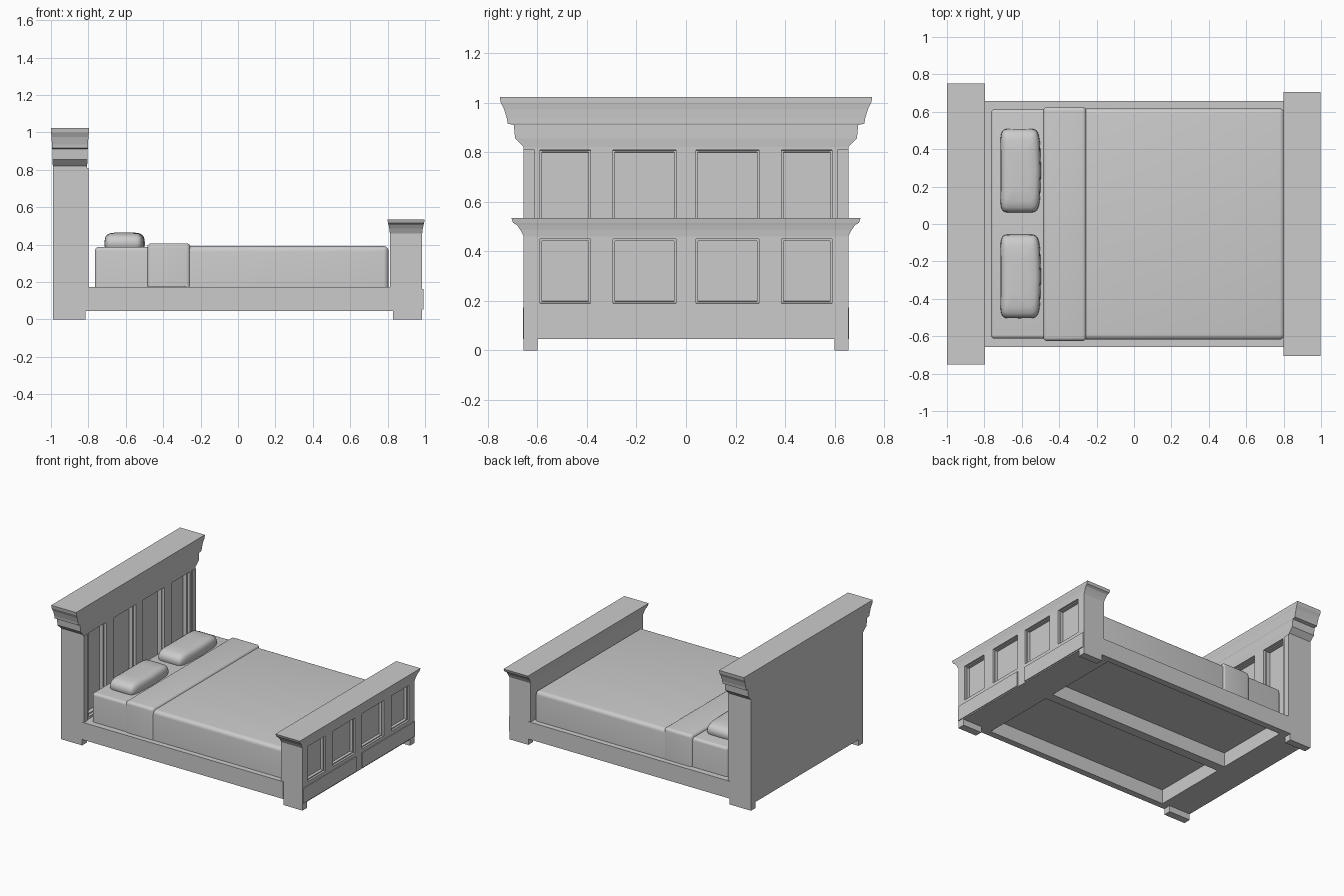
import bpy, bmesh, math
from mathutils import Vector

if "Cube" in bpy.data.objects:
    bpy.data.objects.remove(bpy.data.objects["Cube"], do_unlink=True)

# One plain finish for the whole bed
grey = bpy.data.materials.new("light_grey")
grey.use_nodes = True
COLOUR = (0.6, 0.6, 0.6, 1)
grey.diffuse_color = COLOUR
grey.node_tree.nodes["Principled BSDF"].inputs["Base Color"].default_value = COLOUR


def finish(bm, name, smooth=False):
    bmesh.ops.recalc_face_normals(bm, faces=bm.faces[:])
    mesh = bpy.data.meshes.new(name)
    bm.to_mesh(mesh)
    bm.free()
    obj = bpy.data.objects.new(name, mesh)
    mesh.materials.append(grey)
    bpy.context.collection.objects.link(obj)
    if smooth:
        bpy.ops.object.select_all(action='DESELECT')
        obj.select_set(True)
        bpy.context.view_layer.objects.active = obj
        bpy.ops.object.shade_smooth_by_angle(angle=math.radians(40))
    return obj


def box_mesh(x, y, z):
    bm = bmesh.new()
    bmesh.ops.create_cube(bm, size=1)
    for v in bm.verts:
        v.co = Vector([a + (b - a) * (c + 0.5) for (a, b), c in zip((x, y, z), v.co)])
    return bm


def box(name, x, y, z):
    return finish(box_mesh(x, y, z), name)


def soft_box(name, x, y, z, radius):
    """Box whose upper edges and corners are rounded."""
    bm = box_mesh(x, y, z)
    edges = [e for e in bm.edges if max(v.co.z for v in e.verts) > z[0] + 0.01]
    bmesh.ops.bevel(bm, geom=edges, offset=radius, segments=5, profile=0.5,
                    affect='EDGES', clamp_overlap=True)
    return finish(bm, name, True)


def loft(name, rings, smooth=False):
    """Skin a stack of equal point rings and cap both ends."""
    bm = bmesh.new()
    rows = [[bm.verts.new(p) for p in ring] for ring in rings]
    n = len(rows[0])
    for low, high in zip(rows, rows[1:]):
        for i in range(n):
            j = (i + 1) % n
            bm.faces.new((low[i], low[j], high[j], high[i]))
    bm.faces.new(rows[0][::-1])
    bm.faces.new(rows[-1])
    return finish(bm, name, smooth)


def moulding(name, x, profile):
    """Profile entries: height, half length, overhang in x."""
    loft(name, [[(x[0] - o, -h, z), (x[1] + o, -h, z), (x[1] + o, h, z), (x[0] - o, h, z)]
                for z, h, o in profile])


OPENINGS = [(-0.59, -0.385), (-0.295, -0.04), (0.04, 0.295), (0.385, 0.59)]


def panelled_board(name, x, z, panel_z, depth):
    """Solid board with four stepped, sunken panels on its +x face."""
    bm = box_mesh(x, (-HALF, HALF), z)
    cuts = [((0, c, 0), (0, 1, 0)) for pair in OPENINGS for c in pair]
    cuts += [((0, 0, c), (0, 0, 1)) for c in panel_z]
    for point, normal in cuts:
        bmesh.ops.bisect_plane(bm, geom=bm.verts[:] + bm.edges[:] + bm.faces[:],
                               plane_co=point, plane_no=normal)
    bm.normal_update()
    panels = []
    for f in bm.faces:
        c = f.calc_center_median()
        if (f.normal.x > 0.9 and panel_z[0] < c.z < panel_z[1]
                and any(a < c.y < b for a, b in OPENINGS)):
            panels.append(f)
    for width, drop in ((0.001, depth * 0.4), (0.01, 0), (0.001, depth * 0.6)):
        bmesh.ops.inset_individual(bm, faces=panels, thickness=width, depth=-drop)
    finish(bm, name)


# Headboard and footboard
HALF = 0.655
HEAD_X, FOOT_X = (-0.99, -0.807), (0.812, 0.985)
BASE = 0.045
panelled_board("headboard", HEAD_X, (BASE, 0.825), (0.19, 0.808), 0.05)
panelled_board("footboard", FOOT_X, (BASE, 0.465), (0.19, 0.45), 0.035)
moulding("headboard_crown", HEAD_X, [
    (0.82, 0.655, 0), (0.855, 0.69, 0.003), (0.91, 0.695, 0.003), (0.915, 0.72, 0.005),
    (0.935, 0.723, 0.005), (0.975, 0.735, 0.007), (1.0, 0.748, 0.01), (1.023, 0.752, 0.01)])
moulding("footboard_cap", FOOT_X, [
    (0.46, 0.655, 0), (0.485, 0.668, 0.003), (0.505, 0.682, 0.007),
    (0.515, 0.698, 0.01), (0.535, 0.705, 0.013)])

# Parts mirrored across the bed
for side, s in (("right", -1), ("left", 1)):
    def span(a, b):
        return tuple(sorted((s * a, s * b)))
    box(f"{side}_side_rail", (-0.82, 0.83), span(0.61, 0.658), (BASE, 0.173))
    box(f"{side}_head_foot", (-0.99, -0.815), span(0.6, HALF), (0, BASE))
    box(f"{side}_foot_foot", (0.83, 0.985), span(0.6, HALF), (0, BASE))
    box(f"{side}_kick_board", (0.98, 0.991), span(0.035, 0.65), (0.053, 0.163))
    box(f"{side}_headboard_post", (-0.82, -0.8), span(0.612, HALF), (BASE, 0.81))

# Base frame, open from below
box("base_deck", (-0.82, 0.82), (-0.62, 0.62), (0.15, 0.172))
box("centre_beam", (-0.81, 0.82), (-0.035, 0.035), (BASE, 0.155))
box("head_cross_rail", (-0.81, -0.76), (-0.615, 0.615), (BASE, 0.155))
box("foot_cross_rail", (0.74, 0.82), (-0.615, 0.615), (BASE, 0.155))

# Bedding
soft_box("mattress", (-0.765, 0.79), (-0.613, 0.613), (0.165, 0.387), 0.02)
soft_box("blanket", (-0.3, 0.805), (-0.618, 0.618), (0.168, 0.392), 0.028)
soft_box("folded_blanket_band", (-0.485, -0.255), (-0.626, 0.626), (0.176, 0.407), 0.022)

# Pillows: rounded outlines stacked into a domed cushion
def pillow_ring(cy, hx, hy, z):
    ring = []
    for i in range(40):
        a = math.tau * i / 40
        u = math.copysign(abs(math.cos(a)) ** 0.25, math.cos(a))
        v = math.copysign(abs(math.sin(a)) ** 0.25, math.sin(a))
        bulge = 0.012 * (1 - v * v) if u > 0 else 0
        ring.append((-0.612 + hx * u + bulge, cy + hy * v, z))
    return ring


for side, cy in (("right", -0.28), ("left", 0.285)):
    loft(f"{side}_pillow", [pillow_ring(cy, *r) for r in (
        (0.098, 0.215, 0.38), (0.103, 0.224, 0.4), (0.101, 0.222, 0.42), (0.098, 0.215, 0.437),
        (0.09, 0.198, 0.451), (0.074, 0.165, 0.46), (0.045, 0.1, 0.464))], True)
